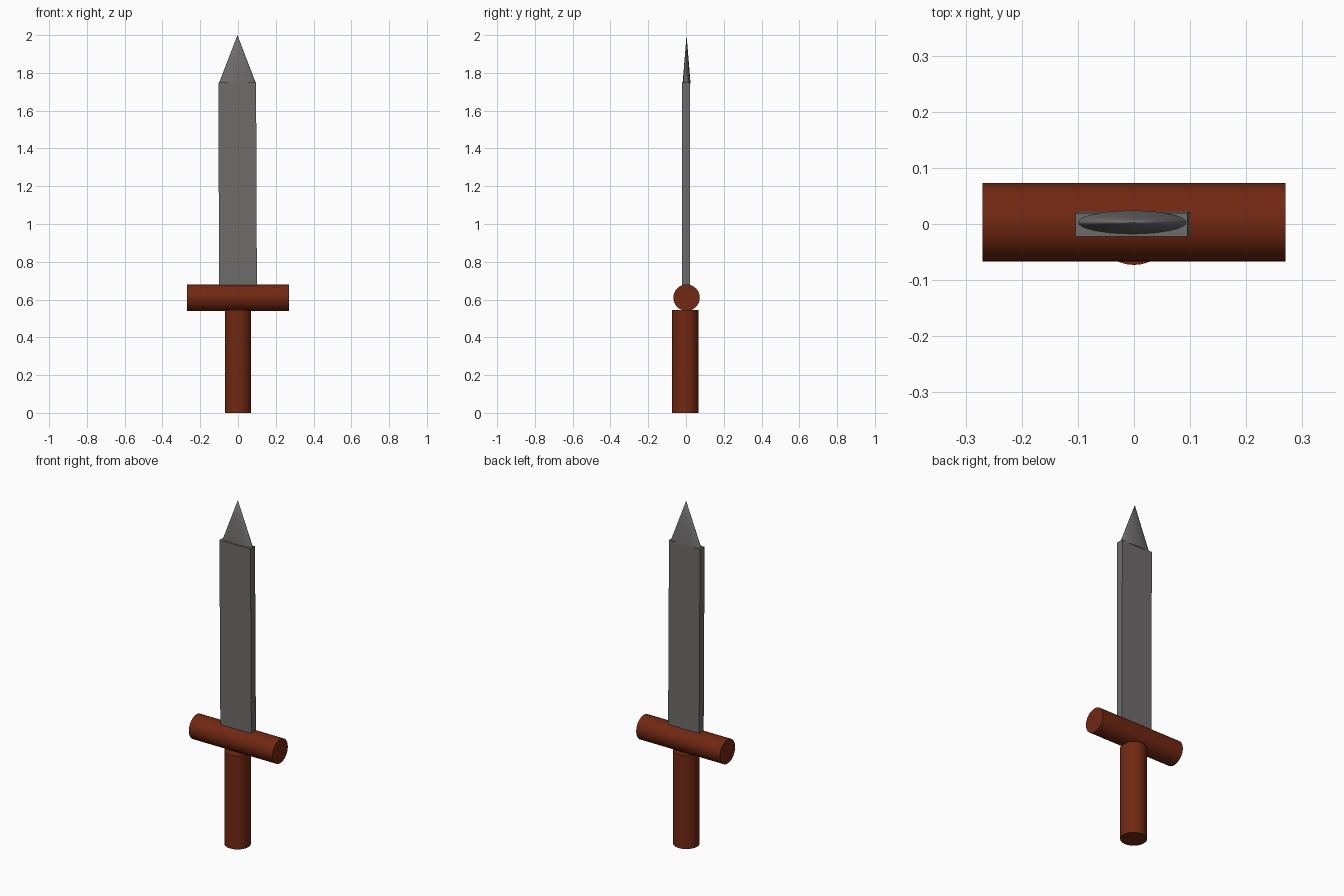
import bpy, math

if "Cube" in bpy.data.objects:
    bpy.data.objects.remove(bpy.data.objects["Cube"])


def material(name, rgb):
    m = bpy.data.materials.new(name)
    m.diffuse_color = (*rgb, 1.0)
    m.use_nodes = True
    m.node_tree.nodes["Principled BSDF"].inputs["Base Color"].default_value = m.diffuse_color
    return m


wood = material("reddish brown", (0.165, 0.021, 0.006))
steel = material("dark grey", (0.155, 0.15, 0.148))


def finish(name, mat, smooth=True):
    ob = bpy.context.object
    ob.name = name
    ob.data.materials.append(mat)
    if smooth:
        bpy.ops.object.shade_smooth_by_angle(angle=math.radians(40))
    return ob


# Round grip
bpy.ops.mesh.primitive_cylinder_add(vertices=32, radius=0.07, depth=0.545,
                                    location=(0, -0.003, 0.2725))
finish("grip", wood)

# Round crossguard lying along x
bpy.ops.mesh.primitive_cylinder_add(vertices=32, radius=0.07, depth=0.54,
                                    location=(0, 0.003, 0.61),
                                    rotation=(0, math.pi / 2, 0))
finish("crossguard", wood)

# Flat blade, leaning very slightly toward -x
bpy.ops.mesh.primitive_cube_add(size=1, location=(-0.002, 0, 1.19),
                                rotation=(0.002, -0.004, 0))
blade = finish("blade", steel, smooth=False)
blade.scale = (0.2, 0.042, 1.12)

# Flattened cone for the point
bpy.ops.mesh.primitive_cone_add(vertices=32, radius1=1, radius2=0, depth=0.255,
                                location=(-0.003, 0.003, 1.8725))
tip = finish("blade_tip", steel)
tip.scale = (0.098, 0.021, 1)
